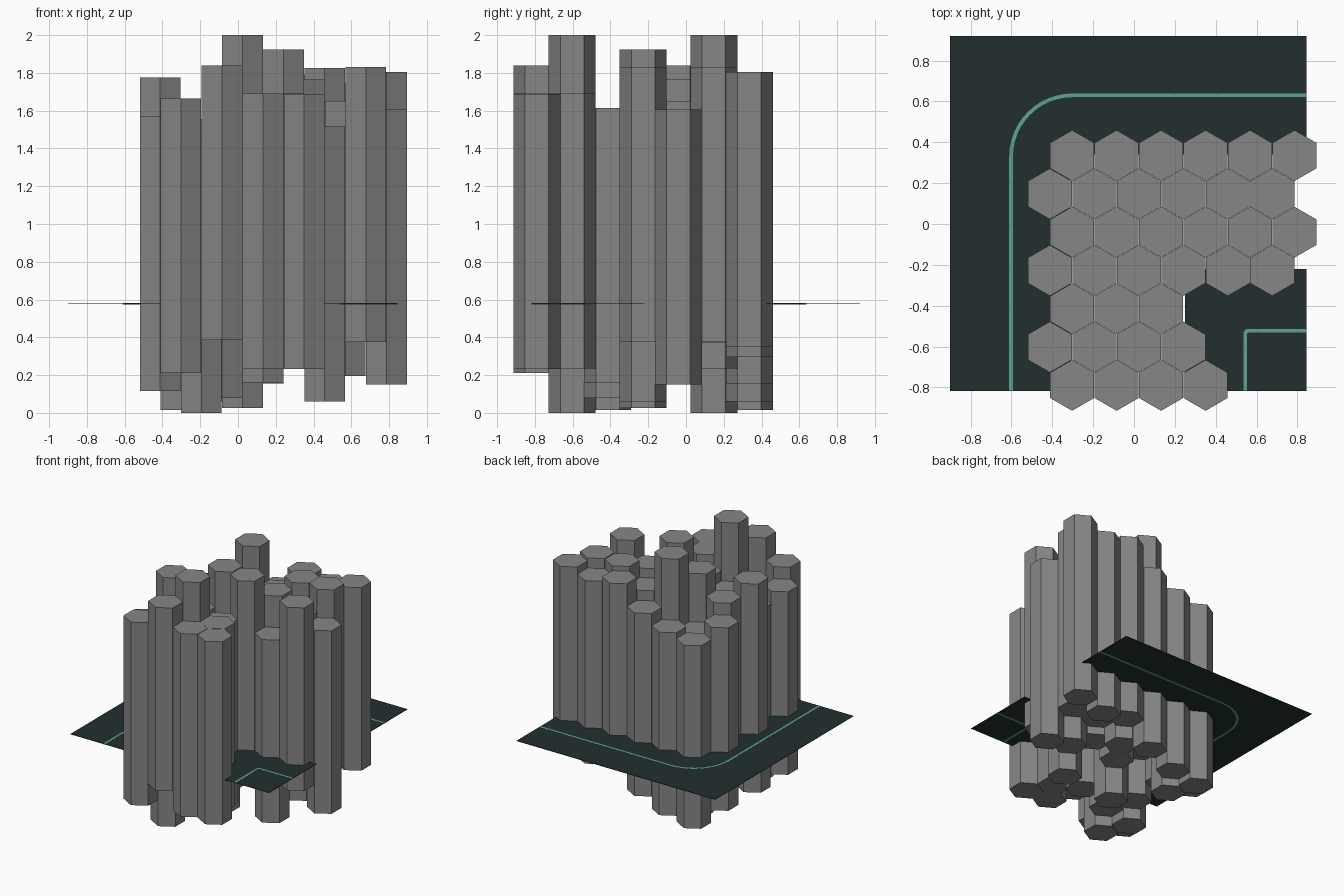
import bpy, bmesh, math
from mathutils import Vector

if "Cube" in bpy.data.objects:
    bpy.data.objects.remove(bpy.data.objects["Cube"])


def material(name, rgb):
    m = bpy.data.materials.new(name)
    m.diffuse_color = (*rgb, 1.0)
    m.use_nodes = True
    m.node_tree.nodes["Principled BSDF"].inputs["Base Color"].default_value = m.diffuse_color
    return m


STONE = material("grey_stone", (0.24, 0.24, 0.24))
DARK = material("dark_slate", (0.017, 0.028, 0.028))
TEAL = material("teal_line", (0.11, 0.36, 0.29))


def prism(name, pts, z0, z1, mat):
    """Extrude a flat outline between two heights."""
    bm = bmesh.new()
    face = bm.faces.new([bm.verts.new((x, y, z0)) for x, y in pts])
    ext = bmesh.ops.extrude_face_region(bm, geom=[face])
    tops = [v for v in ext["geom"] if isinstance(v, bmesh.types.BMVert)]
    bmesh.ops.translate(bm, verts=tops, vec=(0, 0, z1 - z0))
    bmesh.ops.recalc_face_normals(bm, faces=bm.faces)
    me = bpy.data.meshes.new(name)
    bm.to_mesh(me)
    bm.free()
    me.materials.append(mat)
    ob = bpy.data.objects.new(name, me)
    bpy.context.collection.objects.link(ob)
    return ob


# Hexagonal columns: one length, each shifted to its own base height
LENGTH, RADIUS, DX, DY = 1.455, 0.1245, 0.2178, 0.1875
BASES = [
    [0.015, 0.06, 0.155, 0.333, 0.295, 0.35],
    [0.115, 0.0, 0.545, 0.235, 0.37, 0.375],
    [0.21, 0.385, 0.235, 0.31, 0.195, 0.15],
    [0.32, 0.10, 0.025, 0.47, 0.06, 0.375],
    [0.015, 0.08, 0.16],
    [0.115, 0.0, 0.545, 0.235],
    [0.21, 0.385, 0.235, 0.233],
]
for row, bases in enumerate(BASES):
    y = 0.335 - DY * row
    start = -0.412 if row % 2 else -0.303
    for col, base in enumerate(bases):
        x = start + DX * col
        hexagon = [(x + RADIUS * math.sin(k * math.pi / 3),
                    y + RADIUS * math.cos(k * math.pi / 3)) for k in range(6)]
        prism(f"column_{row}_{col}", hexagon, base, base + LENGTH, STONE)

# Thin ground plate, split by the L-shaped gap filled with columns
Z = 0.578
X0, X1, Y0, Y1 = -0.9, 0.845, -0.818, 0.92
prism("outer_plate", [(X0, Y0), (-0.31, Y0), (-0.31, 0.34), (X1, 0.34),
                      (X1, Y1), (X0, Y1)], Z - 0.002, Z + 0.002, DARK)
prism("inner_plate", [(0.25, Y0), (X1, Y0), (X1, -0.22), (0.25, -0.22)],
      Z - 0.002, Z + 0.002, DARK)


# Inlaid border lines, showing on both sides of the plate
def border_line(name, cx, cy, r, width):
    """Line running up, round a corner of radius r, then to the right."""
    def side(rad):
        arc = [(cx - rad * math.cos(a), cy + rad * math.sin(a))
               for a in [i * math.pi / 24 for i in range(13)]]
        return [(cx - rad, Y0)] + arc + [(X1, cy + rad)]
    outline = side(r + width / 2) + side(r - width / 2)[::-1]
    prism(name, outline, Z - 0.003, Z + 0.003, TEAL)


border_line("outer_line", -0.302, 0.33, 0.3, 0.018)
border_line("inner_line", 0.56, -0.538, 0.015, 0.018)
